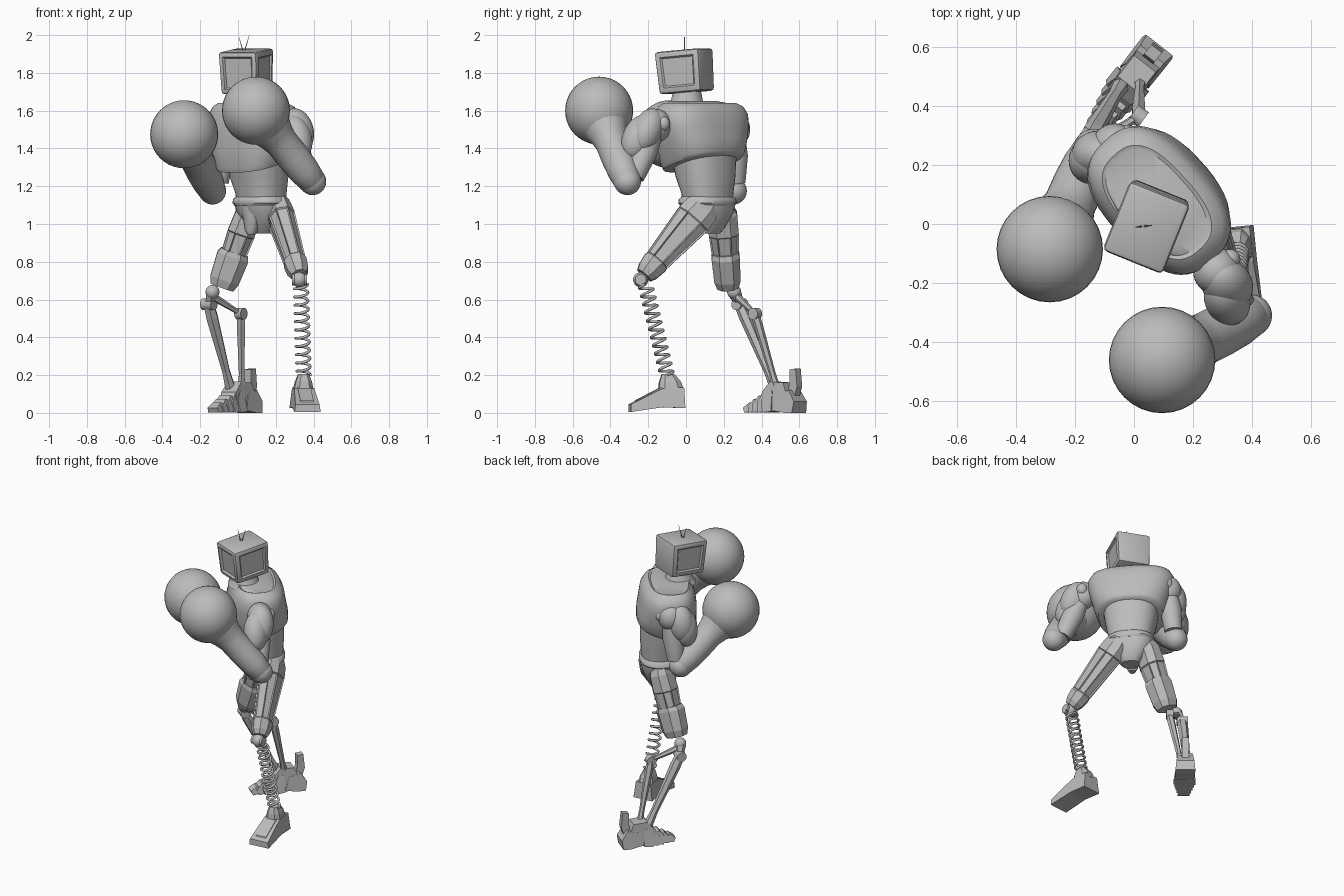
import bpy, bmesh
from math import sin, cos, pi, radians
from mathutils import Vector, Matrix

if "Cube" in bpy.data.objects:
    bpy.data.objects.remove(bpy.data.objects["Cube"])

grey = bpy.data.materials.new("plain_grey")
grey.use_nodes = True
grey.diffuse_color = (0.5, 0.5, 0.5, 1)
grey.node_tree.nodes["Principled BSDF"].inputs["Base Color"].default_value = (0.5, 0.5, 0.5, 1)


def add(name, bm, mat=Matrix(), smooth=None):
    bmesh.ops.recalc_face_normals(bm, faces=bm.faces)
    bm.transform(mat)
    me = bpy.data.meshes.new(name)
    bm.to_mesh(me)
    bm.free()
    me.materials.append(grey)
    ob = bpy.data.objects.new(name, me)
    bpy.context.collection.objects.link(ob)
    if smooth:
        bpy.ops.object.select_all(action='DESELECT')
        ob.select_set(True)
        bpy.context.view_layer.objects.active = ob
        bpy.ops.object.shade_smooth_by_angle(angle=radians(smooth))


def place(pos, yaw=0, pitch=0):
    return Matrix.Translation(pos) @ Matrix.Rotation(radians(yaw), 4, 'Z') @ Matrix.Rotation(radians(pitch), 4, 'X')


def along(a, b, hint=(1, 0, 0)):
    """Frame at a with z towards b and x close to the hint."""
    z = (Vector(b) - Vector(a)).normalized()
    x = Vector(hint)
    x = (x - z * x.dot(z)).normalized()
    m = Matrix((x, z.cross(x), z)).transposed().to_4x4()
    return Matrix.Translation(a) @ m


def loft(name, rings, mat=Matrix(), n=32, power=1.0, smooth=40, panel=None):
    """Rings are (x, y, z, rx, ry) and an optional tilt; panel insets the sides of one band."""
    bm = bmesh.new()
    loops = []
    for x, y, z, rx, ry, *tilt in rings:
        loop = []
        for i in range(n):
            a = 2 * pi * (i + 0.5) / n
            c, s = cos(a), sin(a)
            px = rx * abs(c) ** power * (1 if c > 0 else -1)
            py = ry * abs(s) ** power * (1 if s > 0 else -1)
            loop.append(bm.verts.new((x + px, y + py, z + sum(tilt) * py)))
        loops.append(loop)
    bands = []
    for lo, hi in zip(loops, loops[1:]):
        bands.append([bm.faces.new((lo[i], lo[(i + 1) % n], hi[(i + 1) % n], hi[i])) for i in range(n)])
    bm.faces.new(loops[0][::-1])
    bm.faces.new(loops[-1])
    if panel is not None:
        bmesh.ops.recalc_face_normals(bm, faces=bm.faces)
        bmesh.ops.inset_individual(bm, faces=bands[panel], thickness=0.009, depth=-0.007)
    add(name, bm, mat, smooth)


def limb(name, a, b, steps, hint=(1, 0, 0), **kw):
    """Loft from a to b; steps are (fraction, rx, ry)."""
    length = (Vector(b) - Vector(a)).length
    loft(name, [(0, 0, t * length, rx, ry) for t, rx, ry in steps], along(a, b, hint), **kw)


def ball(name, pos, size, a=None, b=None):
    bm = bmesh.new()
    bmesh.ops.create_uvsphere(bm, u_segments=32, v_segments=20, radius=1)
    bm.transform(Matrix.Diagonal((*size, 1)))
    rot = along(a, b).to_3x3().to_4x4() if a else Matrix()
    add(name, bm, Matrix.Translation(pos) @ rot, 60)


def prism(name, profile, width, mat, top=1.0):
    """Side profile of (y, z) points given thickness along x, narrowed by height."""
    bm = bmesh.new()
    high = max(z for y, z in profile)
    sides = [[bm.verts.new((s * width / 2 * (1 + (top - 1) * z / high), y, z)) for y, z in profile] for s in (-1, 1)]
    k = len(profile)
    bm.faces.new(sides[0])
    bm.faces.new(sides[1][::-1])
    for i in range(k):
        j = (i + 1) % k
        bm.faces.new((sides[0][i], sides[0][j], sides[1][j], sides[1][i]))
    add(name, bm, mat)


# Torso, turned away from the front
body = place((0.085, 0.08, 0), -48)
loft("chest", [(0, .012, 1.315, .175, .145, .28), (0, .012, 1.32, .205, .172, .28), (0, .012, 1.34, .218, .182, .25),
               (0, .008, 1.42, .245, .184, .15), (0, 0, 1.52, .272, .177, .05), (0, 0, 1.58, .272, .168),
               (0, -.003, 1.62, .25, .15), (0, -.01, 1.64, .215, .125), (0, -.012, 1.634, .2, .115),
               (.02, -.04, 1.65, .13, .1)],
     body, n=48, power=0.75)
loft("belly", [(0, .05, 1.1, .135, .115), (0, .05, 1.16, .14, .118), (0, .035, 1.25, .16, .138), (0, .02, 1.38, .178, .15)],
     body, power=0.85)
loft("belt", [(0, .05, 1.095, .145, .12), (0, .05, 1.11, .16, .13), (0, .05, 1.13, .157, .128), (0, .05, 1.145, .14, .115)],
     body, power=0.85)
loft("pelvis", [(0, .065, .95, .055, .05), (0, .065, .975, .075, .07), (0, .055, 1.07, .145, .115), (0, .05, 1.12, .15, .12)],
     body, n=16, power=0.8, smooth=30)
loft("pelvis_front", [(0, -.02, .945, .02, .025), (0, -.02, .97, .035, .035), (0, -.02, 1.1, .065, .045)],
     body, n=12, smooth=30)
loft("neck", [(0, 0, 1.62, .11, .105), (0, 0, 1.65, .085, .085), (0, 0, 1.73, .07, .07)], place((.05, .005, 0)))

# Box head with recessed screen and side panels
head_at = place((.045, -.004, 1.808), -22, 5)
bm = bmesh.new()
bmesh.ops.create_cube(bm, size=1)
bm.transform(Matrix.Diagonal((.22, .255, .225, 1)))
for v in bm.verts:
    if v.co.z < 0:
        v.co.x *= .94
        v.co.y *= .94
bmesh.ops.bevel(bm, geom=bm.edges[:], offset=.017, segments=2, affect='EDGES', profile=.5)
bm.normal_update()
large = [f for f in bm.faces if f.calc_area() > .02 and abs(f.normal.z) < .5 and f.normal.y < .5]
for f in large:
    screen = f.normal.y < -.5
    bmesh.ops.inset_individual(bm, faces=[f], thickness=.012 if screen else .02, depth=0)
    bmesh.ops.inset_individual(bm, faces=[f], thickness=.012, depth=-.012 if screen else -.009)
add("head", bm, head_at, 25)
for i in range(9):
    ball("head_rivet", head_at @ Vector((-.068 + .017 * i, -.126, .083)), (.003, .003, .003))
for tip in ((0.005, -.01, 1.99), (.06, -.005, 2.0)):
    limb("antenna", (.03, -.008, 1.9), tip, [(0, .004, .004), (1, .001, .001)], n=6)

# Arms: shoulder, pad, biceps, upper arm end, elbow, glove
arms = {
    "left": ((.28, -.16, 1.52), (.315, -.205, 1.495), (.315, -.255, 1.46), (.355, -.275, 1.25),
             (.395, -.31, 1.225), (.095, -.46, 1.6)),
    "right": ((-.065, .26, 1.5), (-.125, .235, 1.46), (-.145, .215, 1.43), (-.105, .26, 1.22),
              (-.135, .25, 1.175), (-.285, -.085, 1.475)),
}
for side, (sh, pad, biceps, low, elbow, hand) in arms.items():
    ball(side + "_shoulder", sh, (.08, .08, .09))
    ball(side + "_shoulder_pin", Vector(sh) + Vector((.045, .04, .01)), (.035, .035, .04))
    ball(side + "_shoulder_pad", pad, (.085, .08, .125), sh, low)
    ball(side + "_biceps", biceps, (.075, .08, .125), sh, low)
    limb(side + "_upper_arm", sh, low, [(0, .05, .05), (.5, .068, .068), (1, .055, .055)])
    ball(side + "_elbow", elbow, (.072, .072, .072))
    limb(side + "_forearm", elbow, hand, [(-.06, .05, .05), (0, .072, .072), (.15, .083, .083), (.35, .088, .088),
                                          (.55, .088, .088), (.65, .1, .1), (.78, .125, .125)])
    ball(side + "_glove", hand, (.18, .18, .18))

# Left leg: panelled thigh, knee, spring shin
hip, knee, ankle = (.215, .08, 1.075), (.322, -.215, .735), (.348, -.1, .2)
limb("left_thigh", hip, knee, [(-.12, .05, .07), (0, .07, .1), (.15, .075, .105), (.8, .06, .072), (1, .045, .045)],
     n=8, power=.85, smooth=None, panel=2)
limb("left_knee_guard", hip, knee, [(.82, .066, .076), (.95, .06, .066), (1.02, .045, .05)], n=8, smooth=None)
ball("left_knee", (.325, -.24, .705), (.04, .04, .04))
limb("left_knee_pin", (.285, -.24, .705), (.365, -.24, .705), [(0, .03, .03), (1, .03, .03)], hint=(0, 1, 0), n=16)
top = Vector((.333, -.215, .68))
frame = along(top, ankle)
length, turns, per = (Vector(ankle) - top).length, 11, 14
curve = bpy.data.curves.new("left_shin_spring", 'CURVE')
curve.dimensions = '3D'
curve.bevel_depth = .0075
curve.bevel_resolution = 2
line = curve.splines.new('POLY')
line.points.add(turns * per)
for i, p in enumerate(line.points):
    a = 2 * pi * i / per
    p.co = (*(frame @ Vector((.036 * cos(a), .036 * sin(a), length * i / (turns * per)))), 1)
curve.materials.append(grey)
bpy.context.collection.objects.link(bpy.data.objects.new("left_shin_spring", curve))

# Left foot
foot = place((.337, 0, 0), 6)
prism("left_foot", [(-.3, .005), (-.3, .045), (-.13, .13), (-.015, .135), (-.01, .025), (-.13, .03)], .14, foot, .75)
prism("left_foot_plate", [(-.28, .045), (-.27, .065), (-.13, .138), (-.1, .12)], .07, foot)
loft("left_ankle", [(0, -.08, .12, .055, .07), (0, -.085, .165, .045, .06), (0, -.095, .205, .03, .035)],
     foot, n=8, power=.7, smooth=None)

# Right leg: thigh, cuff, knee
hip, knee = (.06, .19, 1.07), (-.085, .222, .665)
limb("right_thigh", hip, knee, [(-.08, .055, .06), (.05, .072, .085), (.3, .078, .085), (.85, .065, .065), (1, .05, .05)],
     n=8, power=.85, smooth=None, panel=2)
limb("right_thigh_cuff", hip, knee, [(.54, .08, .074), (.6, .092, .08), (.9, .084, .075), (1.0, .068, .06)],
     n=8, power=.85, smooth=None)
ball("right_knee", (-.135, .255, .64), (.037, .037, .037))

# Right shin: linked bars with pivots
pivot, rear = (-.155, .285, .575), (.015, .365, .525)
bars = (("right_knee_link", (-.135, .255, .64), pivot, .032), ("right_cross_link", (-.14, .265, .62), rear, .018),
        ("right_front_bar", pivot, (-.04, .475, .13), .03), ("right_rear_bar", rear, (.02, .48, .13), .022))
for name, a, b, r in bars:
    limb(name, a, b, [(0, r, r), (.15, r * 1.15, r * 1.1), (.8, r * .75, r * .8), (1, r, r)], n=6, smooth=None)
for p, half in ((pivot, .8), (rear, .5)):
    q = Vector(p)
    d = Vector((.035, -.025, 0)) * half
    limb("right_shin_pivot", q - d, q + d, [(0, .032, .032), (1, .032, .032)], hint=(0, 0, 1), n=12)

# Right foot: overlapping plates narrowing to the toe, upright heel spur
foot = place((.0, .495, 0), -38)
prism("right_foot_core", [(-.08, .02), (-.08, .11), (-.03, .165), (.06, .16), (.1, .06), (.09, .0)], .115, foot, .8)
for i in range(5):
    y, h, w = -.02 - .036 * i, .13 - .019 * i, .14 - .016 * i
    prism("right_foot_plate", [(y - .044, .002), (y - .056, h * .5), (y - .02, h), (y + .01, h * .9), (y + .015, .008)],
          w, foot, .7)
prism("right_heel", [(.0, .015), (.02, .1), (.1, .12), (.14, .06), (.13, 0), (.08, 0)], .125, foot, .8)
prism("right_heel_spur", [(.07, .09), (.085, .16), (.085, .23), (.125, .235), (.135, .14), (.115, .08)], .045, foot)
